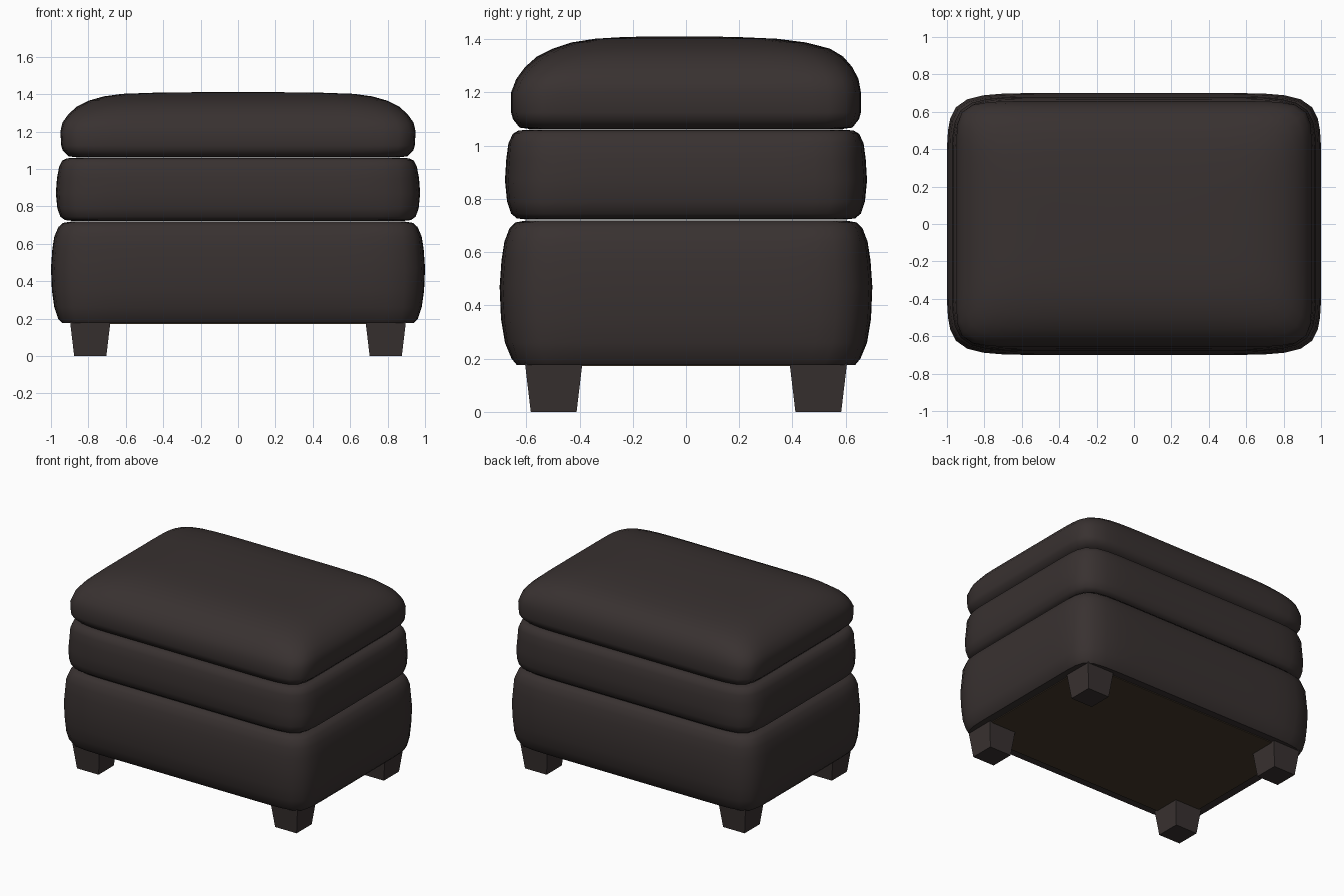
import bpy, bmesh, math

if "Cube" in bpy.data.objects:
    bpy.data.objects.remove(bpy.data.objects["Cube"])


def material(name, rgb):
    m = bpy.data.materials.new(name)
    m.diffuse_color = (*rgb, 1)
    m.use_nodes = True
    m.node_tree.nodes["Principled BSDF"].inputs["Base Color"].default_value = m.diffuse_color
    return m


leather = material("dark brown leather", (0.040, 0.031, 0.030))
lining = material("brown lining", (0.058, 0.040, 0.024))


def finish(bm, name, mat, smooth):
    bmesh.ops.recalc_face_normals(bm, faces=bm.faces[:])
    me = bpy.data.meshes.new(name)
    bm.to_mesh(me)
    bm.free()
    ob = bpy.data.objects.new(name, me)
    bpy.context.collection.objects.link(ob)
    me.materials.append(mat)
    if smooth:
        bpy.ops.object.select_all(action='DESELECT')
        ob.select_set(True)
        bpy.context.view_layer.objects.active = ob
        bpy.ops.object.shade_smooth_by_angle(angle=math.radians(50))
    return ob


def cushion(name, profile, mat=leather, n=96):
    """Loft soft-cornered rectangles; profile rows are z, half x, half y, squareness, y shift."""
    bm = bmesh.new()
    rings = []
    for z, a, b, e, dy in profile:
        ring = []
        for i in range(n):
            t = 2 * math.pi * (i + 0.5) / n
            c, s = math.cos(t), math.sin(t)
            # even spacing around the outline, pushed onto a superellipse
            k = (abs(c) ** e + abs(s) ** e) ** (-1 / e)
            ring.append(bm.verts.new((a * c * k, b * s * k + dy, z)))
        rings.append(ring)
    for lo, hi in zip(rings, rings[1:]):
        for i in range(n):
            j = (i + 1) % n
            bm.faces.new((lo[i], lo[j], hi[j], hi[i]))
    bm.faces.new(rings[0])
    bm.faces.new(rings[-1])
    return finish(bm, name, mat, True)


# Tall bottom cushion
cushion("base_cushion", [
    (0.178, 0.90, 0.60, 14, 0), (0.176, 0.94, 0.635, 14, 0),
    (0.20, 0.962, 0.655, 12, 0), (0.26, 0.982, 0.68, 10, 0),
    (0.35, 0.995, 0.695, 9, 0), (0.47, 1.0, 0.70, 9, 0),
    (0.57, 0.993, 0.693, 9, 0), (0.64, 0.982, 0.682, 10, 0),
    (0.69, 0.96, 0.663, 11, 0), (0.712, 0.935, 0.64, 12, 0),
    (0.719, 0.89, 0.60, 12, 0)])

# Middle cushion
cushion("middle_cushion", [
    (0.722, 0.88, 0.59, 12, 0), (0.727, 0.925, 0.635, 12, 0),
    (0.745, 0.95, 0.657, 11, 0), (0.79, 0.966, 0.672, 10, 0),
    (0.87, 0.974, 0.68, 9, 0), (0.95, 0.968, 0.675, 9, 0),
    (1.01, 0.957, 0.667, 10, 0), (1.045, 0.94, 0.65, 11, 0),
    (1.057, 0.915, 0.63, 12, 0), (1.060, 0.87, 0.59, 12, 0)])

# Domed seat cushion with an undercut lower edge
cushion("seat_cushion", [
    (1.062, 0.86, 0.58, 12, 0), (1.068, 0.905, 0.625, 12, 0),
    (1.10, 0.938, 0.65, 13, 0), (1.125, 0.945, 0.657, 12, 0),
    (1.20, 0.95, 0.657, 12, 0), (1.25, 0.938, 0.643, 11, 0.005),
    (1.295, 0.905, 0.615, 10, 0.01), (1.335, 0.86, 0.575, 8, 0.015),
    (1.365, 0.80, 0.52, 7, 0.02), (1.388, 0.72, 0.44, 6, 0.01),
    (1.402, 0.62, 0.34, 5, 0), (1.408, 0.45, 0.22, 4, -0.02),
    (1.411, 0.2, 0.09, 3, -0.03)])

# Lining panel under the base
bm = bmesh.new()
bmesh.ops.create_cube(bm, size=1)
for v in bm.verts:
    v.co = (v.co.x * 1.76, v.co.y * 1.16, 0.175 + v.co.z * 0.006)
finish(bm, "bottom_lining", lining, False)

# Four tapered feet
for sx, xn in ((-1, "left"), (1, "right")):
    for sy, yn in ((-1, "front"), (1, "back")):
        bm = bmesh.new()
        bmesh.ops.create_cube(bm, size=2)
        for v in bm.verts:
            top = v.co.z > 0
            hx, hy = (0.108, 0.108) if top else (0.086, 0.086)
            v.co = (sx * 0.79 + v.co.x * hx, sy * 0.497 + v.co.y * hy,
                    0.185 if top else 0)
        finish(bm, f"{yn}_{xn}_foot", leather, False)
